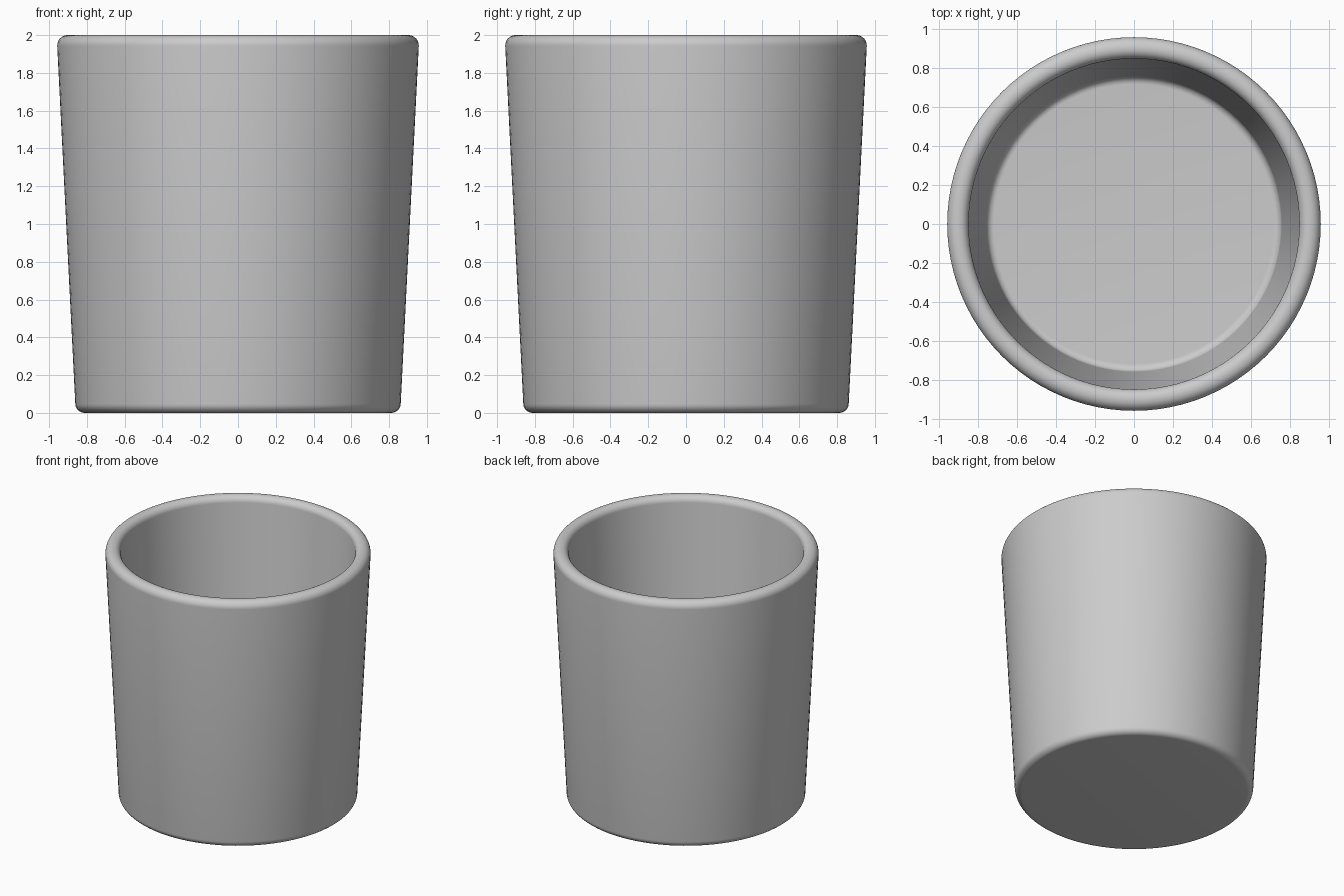
import bpy, bmesh, math
from mathutils import Vector

cube = bpy.data.objects.get("Cube")
if cube:
    bpy.data.objects.remove(cube, do_unlink=True)


def fillet(before, corner, after, radius, steps=8):
    """Points of an arc that rounds a corner of the profile."""
    a, b = (before - corner).normalized(), (after - corner).normalized()
    half = a.angle(b) / 2
    centre = corner + (a + b).normalized() * (radius / math.sin(half))
    reach = radius / math.tan(half)
    start = (corner + a * reach - centre).normalized()
    end = (corner + b * reach - centre).normalized()
    return [centre + start.slerp(end, i / steps) * radius for i in range(steps + 1)]


def lathe(name, profile, segments):
    """Revolve a profile in the xz plane about the z axis."""
    bm = bmesh.new()
    verts = [bm.verts.new(p) for p in profile]
    edges = [bm.edges.new(pair) for pair in zip(verts, verts[1:])]
    bmesh.ops.spin(bm, geom=verts + edges, cent=(0, 0, 0), axis=(0, 0, 1),
                   angle=math.tau, steps=segments, use_merge=False)
    bmesh.ops.remove_doubles(bm, verts=bm.verts, dist=1e-4)
    bmesh.ops.recalc_face_normals(bm, faces=bm.faces)
    mesh = bpy.data.meshes.new(name)
    bm.to_mesh(mesh)
    bm.free()
    obj = bpy.data.objects.new(name, mesh)
    bpy.context.collection.objects.link(obj)
    return obj


# Tapered wall: base, rim and inner floor corners, each with its own rounding
axis_bottom = Vector((0, 0, 0))
base = Vector((0.859, 0, 0))
rim_outer = Vector((0.96, 0, 2))
rim_inner = Vector((0.85, 0, 2))
floor_edge = Vector((0.755, 0, 0.11))
axis_floor = Vector((0, 0, 0.11))
outline = [axis_bottom, base, rim_outer, rim_inner, floor_edge, axis_floor]
radii = [0.05, 0.055, 0.05, 0.04]

profile = [axis_bottom]
for i, radius in enumerate(radii, start=1):
    profile += fillet(outline[i - 1], outline[i], outline[i + 1], radius)
profile.append(axis_floor)

cup = lathe("cup", profile, 96)

# Smooth shading
bpy.ops.object.select_all(action='DESELECT')
cup.select_set(True)
bpy.context.view_layer.objects.active = cup
bpy.ops.object.shade_smooth_by_angle(angle=math.radians(40))
